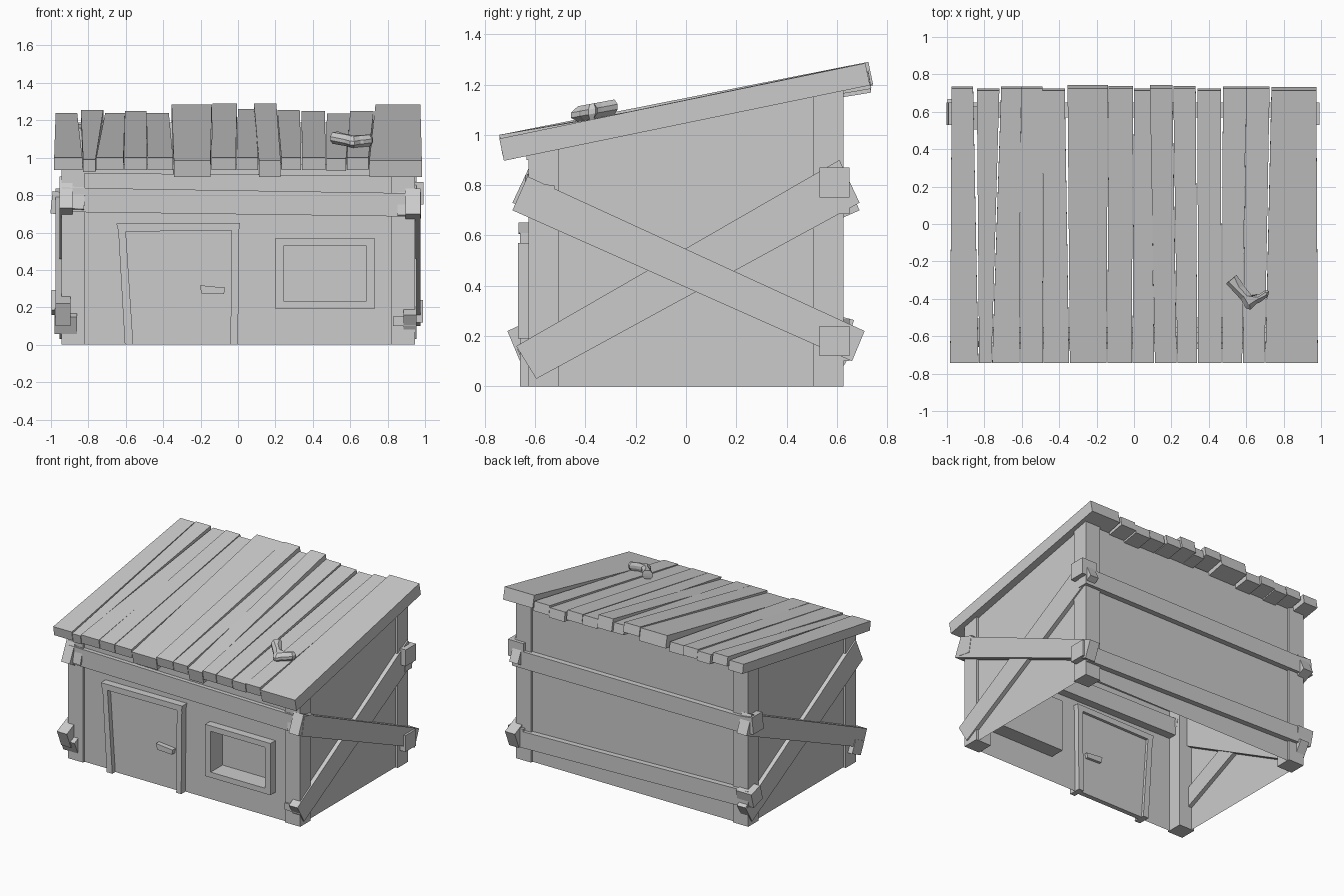
import bpy, bmesh, math
from mathutils import Vector, Matrix

if "Cube" in bpy.data.objects:
    bpy.data.objects.remove(bpy.data.objects["Cube"])


def make(name, verts, faces):
    me = bpy.data.meshes.new(name)
    me.from_pydata([tuple(v) for v in verts], [], faces)
    ob = bpy.data.objects.new(name, me)
    bpy.context.collection.objects.link(ob)
    bm = bmesh.new()
    bm.from_mesh(me)
    bmesh.ops.recalc_face_normals(bm, faces=bm.faces)
    bm.to_mesh(me)
    bm.free()
    return ob


def prism(name, a, b):
    """Solid between two matching outlines."""
    n = len(a)
    sides = [(i, (i + 1) % n, n + (i + 1) % n, n + i) for i in range(n)]
    return make(name, list(a) + list(b),
                sides + [tuple(range(n))[::-1], tuple(range(n, 2 * n))])


def box(name, c, s, rot=(0, 0, 0)):
    m = Matrix.Translation(c)
    for ang, ax in zip(rot, 'XYZ'):
        m = m @ Matrix.Rotation(math.radians(ang), 4, ax)
    q = [(-.5, -.5), (.5, -.5), (.5, .5), (-.5, .5)]
    ring = lambda z: [m @ Vector((x * s[0], y * s[1], z * s[2])) for x, y in q]
    return prism(name, ring(-.5), ring(.5))


def slab_y(name, xz, y0, y1):
    """Outline in x-z, extruded along y."""
    return prism(name, [(x, y0, z) for x, z in xz], [(x, y1, z) for x, z in xz])


def roof_z(y):
    return 1.075 + 0.185 * y


# walls: thin open shell with sloping top
WX, WY = 0.925, 0.61
plan = [(-WX, -WY), (WX, -WY), (WX, WY), (-WX, WY)]
make("walls", [(x, y, 0) for x, y in plan] + [(x, y, roof_z(y)) for x, y in plan],
     [(i, (i + 1) % 4, 4 + (i + 1) % 4, 4 + i) for i in range(4)])
# the window opening in the front wall
bm = bmesh.new()
me = bpy.data.objects["walls"].data
bm.from_mesh(me)
for co, no in [((.22, 0, 0), (1, 0, 0)), ((.71, 0, 0), (1, 0, 0)),
               ((0, 0, .21), (0, 0, 1)), ((0, 0, .55), (0, 0, 1))]:
    bmesh.ops.bisect_plane(bm, geom=bm.verts[:] + bm.edges[:] + bm.faces[:],
                           plane_co=co, plane_no=no)
hole = [f for f in bm.faces if f.calc_center_median().y < -.6
        and .22 < f.calc_center_median().x < .71 and .21 < f.calc_center_median().z < .55]
bmesh.ops.delete(bm, geom=hole, context='FACES')
bm.to_mesh(me)
bm.free()

# corner posts
for sx in (-1, 1):
    for sy in (-1, 1):
        q = [(sx * x, sy * y) for x, y in [(.82, .505), (.945, .505), (.945, .627), (.82, .627)]]
        prism("corner_post", [(x, y, 0) for x, y in q],
              [(x, y, roof_z(y) - .01) for x, y in q])

# horizontal beams, front and back
slab_y("front_beam", [(-.94, .71), (.94, .685), (.94, .81), (-.94, .84)], -.64, -.55)
slab_y("front_header", [(-.82, .915), (.94, .90), (.94, .965), (-.82, .965)], -.635, -.58)
slab_y("back_upper_beam", [(-.94, .69), (.96, .685), (.96, .81), (-.94, .81)], .57, .65)
slab_y("back_lower_beam", [(-.96, .15), (.94, .10), (.94, .22), (-.96, .27)], .57, .65)

# crossed side braces; the left side is the right side turned half round
for s, side in ((1, "right"), (-1, "left")):
    for nm, x, out, yz in [
            ("brace_front", .925, .975, [(-.69, .70), (.66, .10), (.71, .22), (-.63, .835)]),
            ("brace_back", .915, .955, [(-.675, .16), (-.595, .03), (.69, .73), (.61, .90)])]:
        inner = x - .03
        prism(side + "_" + nm, [(s * inner, s * y, z) for y, z in yz],
              [(s * out, s * y, z) for y, z in yz])

# corner blocks
for c, s, r in [
        ((-.885, -.59, .775), (.13, .11, .12), (-12, 3, 0)),
        ((.915, -.585, .745), (.125, .11, .125), (-10, 0, 0)),
        ((.93, .59, .81), (.125, .12, .12), (0, 0, 0)),
        ((-.935, .59, .755), (.125, .12, .12), (0, 6, 0)),
        ((-.92, -.60, .125), (.12, .11, .10), (25, 0, 0)),
        ((.89, -.585, .125), (.125, .11, .05), (0, 0, 0)),
        ((.93, .59, .18), (.12, .12, .12), (0, 0, 0)),
        ((-.935, .60, .225), (.125, .11, .11), (-15, 0, 0))]:
    box("corner_block", c, s, r)

# door with frame and handle
slab_y("door_panel", [(-.58, 0), (-.03, 0), (-.03, .62), (-.61, .62)], -.625, -.59)
slab_y("door_left_jamb", [(-.605, 0), (-.56, 0), (-.60, .61), (-.64, .61)], -.66, -.57)
slab_y("door_right_jamb", [(-.04, 0), (.0, 0), (.005, .61), (-.035, .61)], -.66, -.57)
slab_y("door_lintel", [(-.64, .605), (.005, .61), (.012, .652), (-.65, .648)], -.665, -.57)
slab_y("door_handle", [(-.195, .275), (-.075, .27), (-.07, .305), (-.205, .318)], -.66, -.57)

# window: closed box frame with a recessed pane
rect = lambda x0, x1, z0, z1, y: [(x0, y, z0), (x1, y, z0), (x1, y, z1), (x0, y, z1)]
rings = [rect(.20, .73, .19, .57, -.5), rect(.20, .73, .19, .57, -.667),
         rect(.245, .685, .23, .53, -.667), rect(.245, .685, .23, .53, -.53)]
faces = [(4 * r + i, 4 * r + (i + 1) % 4, 4 * r + 4 + (i + 1) % 4, 4 * r + 4 + i)
         for r in range(3) for i in range(4)]
make("window_frame", sum(rings, []), faces + [(3, 2, 1, 0), (12, 13, 14, 15)])

# roof planks: edges at the front, edges at the back, top heights and thickness
front = [-.985, -.83, -.76, -.61, -.485, -.345, -.145, -.01, .11, .23, .34, .47, .58, .70, .985]
back = [(-.975, -.86), (-.84, -.72), (-.71, -.605), (-.605, -.49), (-.49, -.37),
        (-.355, -.14), (-.135, -.005), (0, .09), (.085, .205), (.21, .33),
        (.34, .465), (.475, .60), (.60, .725), (.735, .975)]
tops = [(1.0, 1.24), (.99, 1.255), (1.0, 1.24), (1.0, 1.25), (1.0, 1.24), (.985, 1.285),
        (1.0, 1.29), (1.0, 1.26), (.985, 1.29), (1.0, 1.255), (1.0, 1.25), (.995, 1.235),
        (1.0, 1.25), (.985, 1.285)]
for i, ((b0, b1), (zf, zb)) in enumerate(zip(back, tops)):
    f0, f1 = front[i] + .002, front[i + 1] - .002
    t = .09 if i in (5, 8, 13) else .068
    yb = .725 - .012 * (i % 3 == 1)
    top = [Vector(p) for p in [(f0, -.742, zf), (f1, -.742, zf), (b1, yb, zb), (b0, yb, zb)]]
    n = Vector((0, -(zb - zf), yb + .742)).normalized()
    prism("roof_plank", [p - n * t for p in top], top)

# old boot lying on the roof: silhouette layers rounded from bottom to top
sole = [(.492, -.318), (.548, -.272), (.592, -.335), (.632, -.385), (.672, -.375), (.705, -.352),
        (.722, -.36), (.716, -.388), (.672, -.42), (.655, -.425), (.622, -.458), (.598, -.45),
        (.572, -.405)]
mid = [(.518, -.298), (.54, -.318), (.562, -.338), (.605, -.385), (.662, -.392), (.700, -.366),
       (.712, -.366), (.704, -.382), (.662, -.402), (.645, -.412), (.618, -.43), (.608, -.425),
       (.588, -.39)]
mid[0], mid[1] = (.505, -.31), (.536, -.284)
slope = lambda x, y, h: (x, y, 1.137 + .185 * y + h)
n = len(sole)
layers = [(mid, -.005), (sole, .015), (sole, .035), (mid, .056)]
verts = [slope(x, y, h) for pts, h in layers for x, y in pts]
faces = [(k * n + i, k * n + (i + 1) % n, (k + 1) * n + (i + 1) % n, (k + 1) * n + i)
         for k in range(3) for i in range(n)]
boot = make("boot", verts, faces + [tuple(range(n))[::-1], tuple(range(3 * n, 4 * n))])
